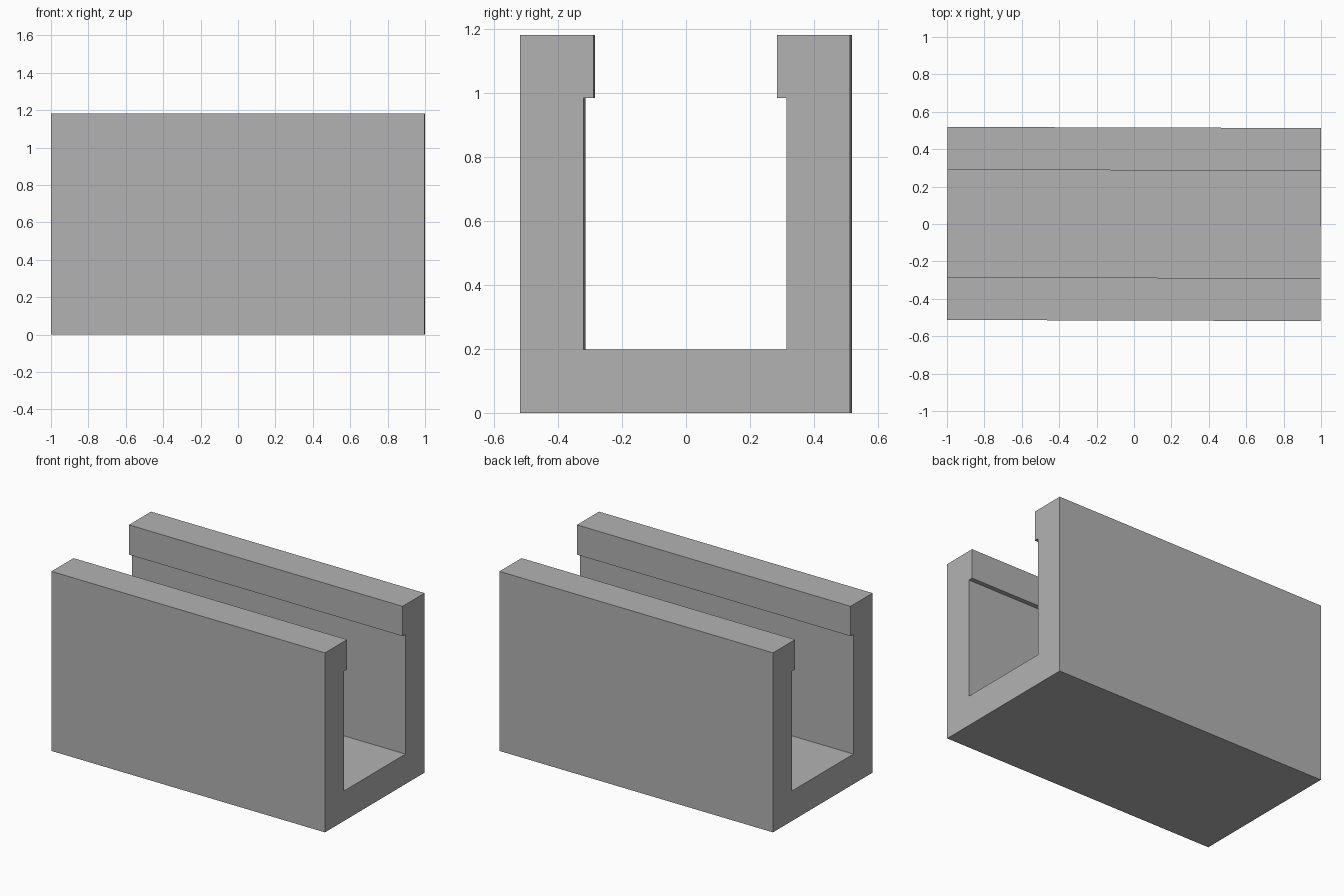
import bpy
import bmesh

cube = bpy.data.objects.get("Cube")
if cube:
    bpy.data.objects.remove(cube, do_unlink=True)

# Single flat grey
COLOUR = (0.448, 0.448, 0.448, 1.0)
grey = bpy.data.materials.new("plain grey")
grey.use_nodes = True
grey.diffuse_color = COLOUR
for node in grey.node_tree.nodes:
    if node.type == "BSDF_PRINCIPLED":
        node.inputs["Base Color"].default_value = COLOUR

# Channel dimensions
HALF_LENGTH = 0.9985
OUTER, INNER, LIP = 0.516, 0.317, 0.287
FLOOR, LIP_BASE, TOP = 0.198, 0.986, 1.182
TWIST = -0.003  # slight turn about the vertical axis

# Half of the U-shaped section, mirrored to give the other wall
half = [(OUTER, 0), (OUTER, TOP), (LIP, TOP), (LIP, LIP_BASE),
        (INNER, LIP_BASE), (INNER, FLOOR)]
section = half + [(-y, z) for y, z in reversed(half)]

# Extrude the section along the length
bm = bmesh.new()
end = bm.faces.new([bm.verts.new((-HALF_LENGTH, y, z)) for y, z in section])
extruded = bmesh.ops.extrude_face_region(bm, geom=[end], use_keep_orig=True)
moved = [v for v in extruded["geom"] if isinstance(v, bmesh.types.BMVert)]
bmesh.ops.translate(bm, verts=moved, vec=(2 * HALF_LENGTH, 0, 0))
bmesh.ops.recalc_face_normals(bm, faces=bm.faces[:])

mesh = bpy.data.meshes.new("lipped_channel")
bm.to_mesh(mesh)
bm.free()
mesh.materials.append(grey)

channel = bpy.data.objects.new("lipped_channel", mesh)
channel.rotation_euler.z = TWIST
bpy.context.collection.objects.link(channel)
